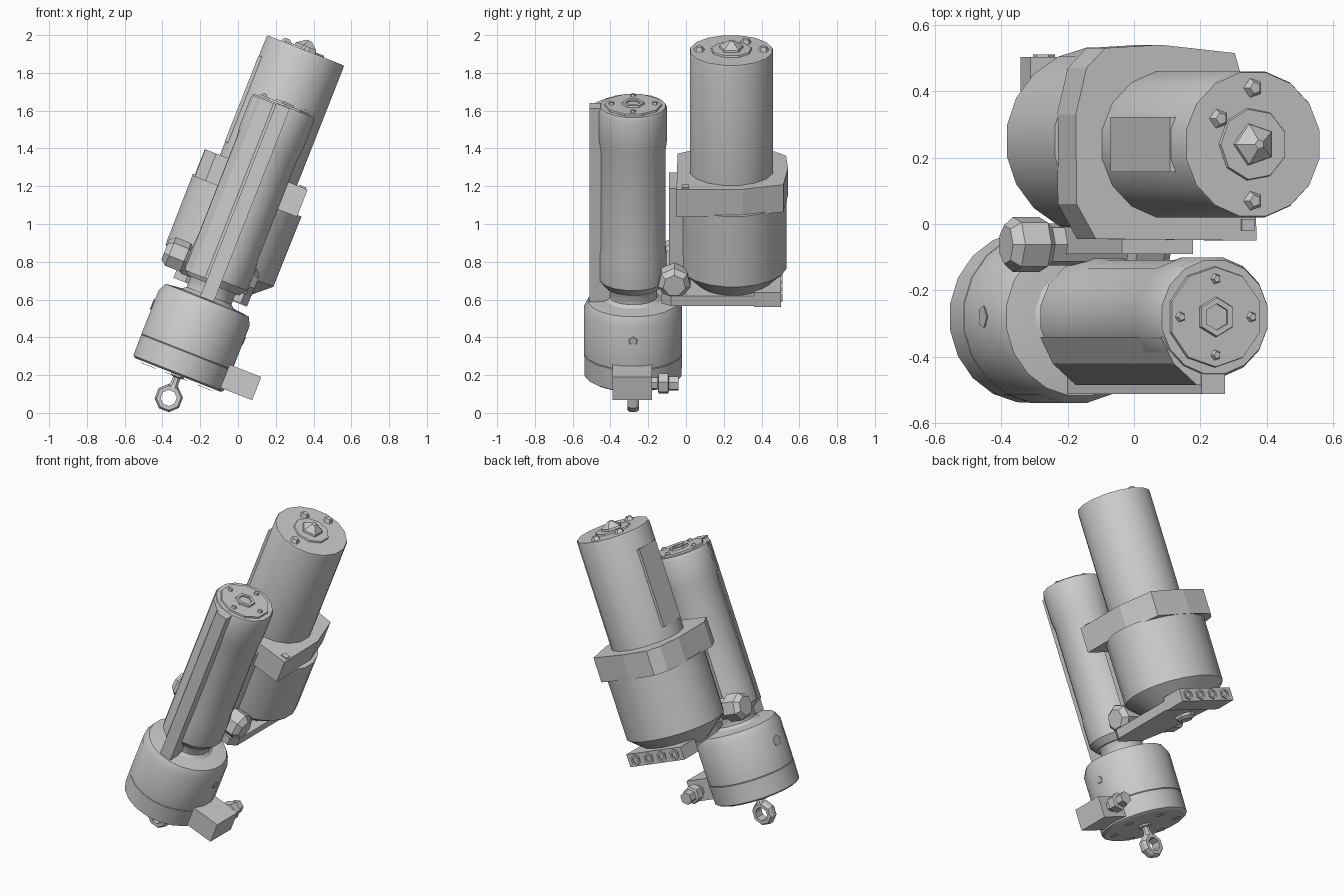
import bpy, bmesh, math
from mathutils import Matrix, Vector

if "Cube" in bpy.data.objects:
    bpy.data.objects.remove(bpy.data.objects["Cube"])

# Everything is modelled upright in (a, y, w) and then leaned over about the y axis
TILT = Matrix.Rotation(math.radians(21.5), 4, 'Y')
AX = -0.37             # common lateral position of both motor axes
YF, YR = -0.28, 0.24   # front actuator and rear motor axes


def finish(name, bm, smooth=False):
    bmesh.ops.recalc_face_normals(bm, faces=bm.faces)
    me = bpy.data.meshes.new(name)
    bm.to_mesh(me)
    bm.free()
    if smooth:
        me.shade_smooth()
        me.set_sharp_from_angle(angle=math.radians(32))
    ob = bpy.data.objects.new(name, me)
    bpy.context.collection.objects.link(ob)
    ob.matrix_world = TILT
    return ob


def lathe(name, loc, profile, n=20, axis='Z', scale=(1, 1), ring=False, smooth=True):
    """Revolve (radius, height) points; ring=True joins the last point to the first."""
    bm = bmesh.new()
    rot = {'Z': Matrix(), 'Y': Matrix.Rotation(-math.pi / 2, 4, 'X'),
           'X': Matrix.Rotation(math.pi / 2, 4, 'Y')}[axis]
    loops = []
    for r, h in profile:
        loops.append([bm.verts.new(rot @ Vector((
            r * scale[0] * math.cos((i + .5) * math.tau / n),
            r * scale[1] * math.sin((i + .5) * math.tau / n), h)) + Vector(loc))
            for i in range(n)])
    pairs = list(zip(loops, loops[1:])) + ([(loops[-1], loops[0])] if ring else [])
    for p, q in pairs:
        for i in range(n):
            j = (i + 1) % n
            bm.faces.new((p[i], p[j], q[j], q[i]))
    if not ring:
        bm.faces.new(loops[0])
        bm.faces.new(loops[-1])
    return finish(name, bm, smooth)


def prism(name, outline, w0, w1):
    """Extrude an (a, y) outline along the axis."""
    bm = bmesh.new()
    f = bm.faces.new([bm.verts.new((a, y, w0)) for a, y in outline])
    ext = bmesh.ops.extrude_face_region(bm, geom=[f])
    bmesh.ops.translate(bm, vec=(0, 0, w1 - w0),
                        verts=[v for v in ext['geom'] if isinstance(v, bmesh.types.BMVert)])
    # extruding keeps the start face only when needed; close any open end
    bmesh.ops.holes_fill(bm, edges=[e for e in bm.edges if e.is_boundary])
    return finish(name, bm)


def box(name, a, y, w):
    return prism(name, [(a[0], y[0]), (a[1], y[0]), (a[1], y[1]), (a[0], y[1])], *w)


def screws(name, y, w, spots, size, height):
    """Small five-sided screws at (degrees, radius) around a motor axis."""
    for i, (deg, radius) in enumerate(spots):
        t = math.radians(deg)
        lathe(f"{name}_{i + 1}", (AX + radius * math.cos(t), y + radius * math.sin(t), w),
              [(size, -.01), (size * .5, height)], 5, smooth=False)


# --- Front actuator: gear housing, tie rod eye ---
lathe("gear_housing", (AX, YF, 0),
      [(.245, .07), (.26, .08), (.262, .197), (.259, .2), (.262, .203),
       (.262, .45), (.24, .495), (.15, .505)], 20)
lathe("rod_eye", (AX, YF, -.061),
      [(.043, -.03), (.065, -.03), (.075, -.015), (.075, .015), (.065, .03), (.043, .03)],
      8, 'Y', ring=True, smooth=False)
lathe("eye_rod", (AX, YF, 0), [(.034, -.005), (.022, .025), (.022, .055), (.04, .06), (.04, .08)], 8)
screws("housing_bolt", YF, .07, [(17 + 60 * i, .19) for i in range(6)], .03, -.012)
for i, (a0, a1) in enumerate(((-.12, -.108), (-.635, -.62))):
    lathe(f"side_plug_{i + 1}", (a0, YF, .365), [(.036, 0), (.022, a1 - a0)], 5, 'X', smooth=False)

# Connector box with its hex gland
box("connector_box", (-.16, .045), (-.39, -.18), (.09, .222))
lathe("connector_gland", (-.03, -.18, .155),
      [(.035, 0), (.035, .03), (.056, .035), (.056, .085), (.04, .09), (.04, .14)],
      6, 'Y', smooth=False)

# --- Front actuator: motor tube and cap ---
lathe("front_motor_neck", (AX, YF, 0), [(.17, .49), (.13, .52), (.13, .57), (.165, .63)], 16)
lathe("front_motor", (AX, YF, 0),
      [(.15, .58), (.18, .62), (.18, .76), (.175, .80), (.175, 1.36), (.183, 1.42),
       (.183, 1.58), (.174, 1.602)], 16)
lathe("front_motor_cap", (AX, YF, 0), [(.155, 1.59), (.15, 1.612)], 10)
lathe("front_cap_ring", (AX, YF, 0),
      [(.04, 1.605), (.04, 1.622), (.058, 1.622), (.064, 1.605)], 6, ring=True)
screws("front_cap_screw", YF, 1.61, [(90 * i, .115) for i in range(4)], .022, .015)

# Guide rail along the front of the tube, with a slanted fairing beside it
box("guide_rail", (-.412, -.335), (-.512, -.40), (.5, 1.6))
prism("rail_fairing", [(-.54, -.34), (-.50, -.42), (-.425, -.485), (-.40, -.485), (-.40, -.34)],
      .60, 1.595)

# --- Bridge between the two motors ---
box("bridge_bracket", (-.50, -.27), (-.09, 0), (.60, 1.17))
lathe("pivot_bolt", (0, -.062, .66),
      [(.06, -.675), (.085, -.645), (.085, -.56), (.065, -.54), (.065, -.30),
       (.088, -.28), (.088, -.19), (.06, -.16)], 7, 'X', smooth=False)
prism("link_plate", [(-.52, .40), (-.46, 0), (-.40, -.13), (-.20, -.13), (-.162, -.08),
                     (-.162, .40)], .545, .60)
lathe("link_stud", (-.40, .26, 0), [(.04, .515), (.06, .53), (.06, .62)], 7, smooth=False)

# --- Terminal bar with four sockets on its back side ---
box("terminal_bar", (-.58, -.162), (.36, .503), (.54, .62))
for i in range(4):
    lathe(f"terminal_socket_{i + 1}", (-.52 + .1 * i, .50, .58),
          [(.02, .004), (.02, .01), (.034, .01), (.034, 0)], 6, 'Y', ring=True, smooth=False)

# --- Rear gearbox and flange ---
lathe("rear_gearbox", (-.377, .25, 0),
      [(.16, .575), (.20, .61), (.285, .69), (.285, .70), (.287, 1.09)], 20, scale=(1.09, 1))
prism("rear_flange", [(-.672, .06), (-.61, -.045), (-.09, -.05), (-.095, .30), (-.16, .515),
                      (-.40, .54), (-.58, .53), (-.64, .47), (-.675, .33)], 1.08, 1.235)
box("flange_pad", (-.14, -.10), (-.02, .015), (1.19, 1.243))

# --- Rear motor, side panel and cap ---
lathe("rear_motor", (AX, YR, 0), [(.224, 1.2), (.224, 1.905), (.22, 1.917)], 16)
box("side_panel", (AX - .222, AX - .17), (YR - .083, YR + .083), (1.31, 1.8))
lathe("rear_cap_disc", (AX, YR, 0), [(.113, 1.91), (.107, 1.926)], 9)
lathe("rear_cap_cone", (AX, YR, 0), [(.068, 1.92), (.064, 1.938), (.015, 1.972)], 5, smooth=False)
screws("rear_cap_screw", YR, 1.917, [(90, .17), (145, .135), (270, .17)], .036, .022)
bpy.context.view_layer.update()
